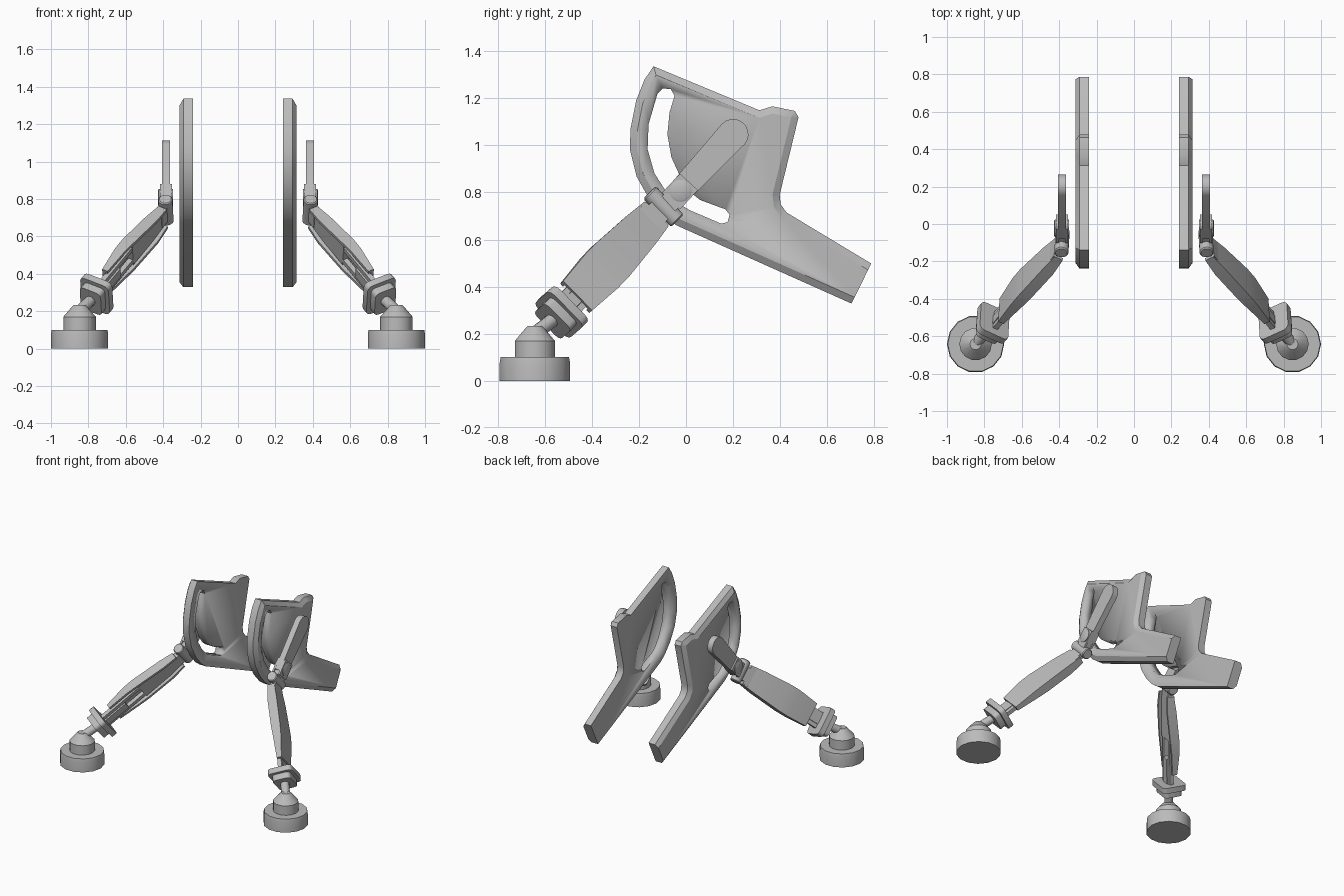
import bpy, bmesh, math
from mathutils import Matrix, Vector

if "Cube" in bpy.data.objects:
    bpy.data.objects.remove(bpy.data.objects["Cube"])

grey = bpy.data.materials.new("neutral grey")
grey.diffuse_color = (0.5, 0.5, 0.5, 1)
grey.use_nodes = True
grey.node_tree.nodes["Principled BSDF"].inputs["Base Color"].default_value = grey.diffuse_color


def frame(origin, a, b, c):
    """Matrix whose local axes are a, b, c at the given origin."""
    m = Matrix((a, b, c)).transposed().to_4x4()
    m.translation = origin
    return m


def loft(name, rings, matrix=Matrix(), mirror=True):
    """Skin a list of rings (equal point counts), cap both ends."""
    bm = bmesh.new()
    rows = [[bm.verts.new(matrix @ Vector(p)) for p in ring] for ring in rings]
    n = len(rows[0])
    for lo, hi in zip(rows, rows[1:]):
        for i in range(n):
            j = (i + 1) % n
            bm.faces.new((lo[i], lo[j], hi[j], hi[i]))
    bm.faces.new(rows[0][::-1])
    bm.faces.new(rows[-1])
    bmesh.ops.recalc_face_normals(bm, faces=bm.faces)
    mesh = bpy.data.meshes.new(name)
    bm.to_mesh(mesh)
    bm.free()
    mesh.materials.append(grey)
    obj = bpy.data.objects.new(name, mesh)
    bpy.context.collection.objects.link(obj)
    bpy.ops.object.select_all(action='DESELECT')
    obj.select_set(True)
    bpy.context.view_layer.objects.active = obj
    bpy.ops.object.shade_smooth_by_angle(angle=math.radians(32))
    if mirror:
        obj.modifiers.new("Mirror", 'MIRROR').use_clip = False
    return obj


def prism(name, outline, z0, z1, matrix=Matrix(), mirror=True):
    return loft(name, [[(x, y, z) for x, y in outline] for z in (z0, z1)], matrix, mirror)


def lathe(name, profile, matrix=Matrix(), n=16):
    circle = [(math.cos(2 * math.pi * i / n), math.sin(2 * math.pi * i / n)) for i in range(n)]
    return loft(name, [[(r * c, r * s, z) for c, s in circle] for r, z in profile], matrix)


def box(name, x0, x1, y0, y1, z0, z1, matrix):
    return prism(name, [(x0, y0), (x1, y0), (x1, y1), (x0, y1)], z0, z1, matrix)


def rounded(hx, hy, r):
    """Rectangle with rounded corners."""
    pts = []
    for k, (sx, sy) in enumerate(((1, 1), (-1, 1), (-1, -1), (1, -1))):
        for t in (0, 30, 60, 90):
            a = math.radians(90 * k + t)
            pts.append((sx * (hx - r) + r * math.cos(a), sy * (hy - r) + r * math.sin(a)))
    return pts


def inset(points, amount, flat_edge):
    """Offset a clockwise outline inwards, leaving one edge in place."""
    n, lines, out = len(points), [], []
    for i in range(n):
        p, q = Vector(points[i]), Vector(points[(i + 1) % n])
        d = (q - p).normalized()
        lines.append((p + Vector((d.y, -d.x)) * (0 if i == flat_edge else amount), d))
    for i in range(n):
        (p, d), (q, e) = lines[i - 1], lines[i]
        cross = d.x * e.y - d.y * e.x
        w = q - p
        out.append(tuple(p + d * ((w.x * e.y - w.y * e.x) / cross)))
    return out


# side plates: outline in (y, z), clockwise, chamfered on the outer side
outline = [(-0.138, 1.336), (0.312, 1.149), (0.367, 1.166), (0.463, 1.146), (0.478, 1.119),
           (0.398, 0.79), (0.402, 0.75), (0.427, 0.715), (0.787, 0.498), (0.703, 0.328),
           (-0.04, 0.66), (-0.09, 0.697), (-0.155, 0.77), (-0.21, 0.868), (-0.238, 0.98),
           (-0.236, 1.07), (-0.212, 1.19), (-0.176, 1.28)]
inner = inset(outline, 0.03, 8)
plate = loft("side_plate", [[(x, y, z) for y, z in pts] for x, pts in
                            ((0.24, outline), (0.292, outline), (0.313, inner))], mirror=False)

# curved slot through each plate
slot = [(-0.049, 1.21), (-0.07, 1.14), (-0.079, 1.047), (-0.062, 0.949), (-0.019, 0.855),
        (0.02, 0.8), (0.06, 0.768), (0.168, 0.728), (0.185, 0.705), (0.177, 0.675),
        (0.151, 0.667), (0.015, 0.725), (-0.03, 0.752), (-0.085, 0.805), (-0.134, 0.881),
        (-0.163, 0.983), (-0.159, 1.09), (-0.121, 1.22), (-0.1, 1.241), (-0.065, 1.24)]
yz = frame((0, 0, 0), (0, 1, 0), (0, 0, 1), (1, 0, 0))
cutter = prism("slot_cutter", slot, 0.1, 0.5, yz, mirror=False)
cutter.hide_render = True
cut = plate.modifiers.new("Slot", 'BOOLEAN')
cut.operation, cut.solver, cut.object = 'DIFFERENCE', 'EXACT', cutter
bpy.context.view_layer.objects.active = plate
bpy.ops.object.modifier_apply(modifier="Slot")
bpy.data.objects.remove(cutter)
plate.modifiers.new("Mirror", 'MIRROR')

# levers and their pivot brackets
u = Vector((0, 0.223, 0.24)).normalized()
side = Vector((1, 0, 0))
lever_frame = frame((0.385, -0.023, 0.807), u, side.cross(u), side)
cap = [(0.328 + 0.065 * math.cos(math.radians(a)), 0.065 * math.sin(math.radians(a)))
       for a in range(-90, 91, 18)]
prism("lever", [(-0.03, -0.05)] + cap + [(-0.03, 0.05)], -0.022, 0.022, lever_frame)
for s, name in ((-1, "inner"), (1, "outer")):
    z0, z1 = sorted((s * 0.02, s * 0.033))
    box(name + "_bracket_cheek", -0.06, 0.052, -0.052, 0.052, z0, z1, lever_frame)
box("bracket_root", -0.1, -0.03, -0.042, 0.042, -0.028, 0.028, lever_frame)
lathe("pivot_pin", [(0.047, -0.038), (0.047, 0.038), (0.04, 0.042)], lever_frame)

# leg frame: local x across the arm, y towards the middle, z up the arm
collar_at = Vector((0.765, -0.54, 0.28))
hinge_at = Vector((0.385, -0.096, 0.74))
d = (hinge_at - collar_at).normalized()
h = Vector((0, 0.65, -0.76))
h = (h - d * h.dot(d)).normalized()
leg = frame(collar_at, h, d.cross(h), d)
length = (hinge_at - collar_at).length

# hinge barrel with end caps
barrel = frame(hinge_at, d.cross(h), d, h)
lathe("hinge_barrel", [(0.032, -0.084), (0.038, -0.078), (0.038, 0.078), (0.032, 0.084)], barrel)

# arm: tapered channel open towards the middle
sections = [(0.12, 0.088, -0.022, 0.012), (0.28, 0.1, -0.036, 0.022), (0.36, 0.1, -0.036, 0.03),
            (0.58, 0.085, -0.022, 0.045), (0.69, 0.073, -0.01, 0.04)]
rings = []
for s, w, back, lip in sections:
    t = w - 0.018
    f = back + 0.018
    rings.append([(x, y, s) for x, y in ((-w, back), (w, back), (w, lip), (t, lip),
                                         (t, f), (-t, f), (-t, lip), (-w, lip))])
loft("arm_channel", rings, leg)
box("arm_filler", -0.068, 0.068, -0.015, 0.022, 0.36, 0.69, leg)
box("arm_knuckle", -0.05, 0.05, -0.015, 0.025, 0.66, length, leg)

# sliding rails between the arm and the collar
for x in (-0.045, 0.045):
    box("slide_rail", x - 0.014, x + 0.014, -0.008, 0.02, 0.01, 0.38, leg)
box("slide_block", -0.03, 0.03, -0.012, 0.03, 0.02, 0.22, leg)

# collar: wide flange over a smaller block
prism("collar_flange", rounded(0.105, 0.088, 0.03), 0.0, 0.04, leg)
prism("collar_block", rounded(0.08, 0.065, 0.025), -0.045, 0.0, leg)

# foot: stepped round base with a cone top
foot_at = Vector((0.847, -0.642, 0))
lathe("foot_base", [(0.153, 0), (0.153, 0.078), (0.149, 0.1)],
      Matrix.Translation(foot_at), 14)
lathe("foot_neck", [(0.087, 0.09), (0.087, 0.17), (0.042, 0.222), (0.03, 0.233)],
      Matrix.Translation(foot_at), 14)

# ball stem joining foot and collar
start = foot_at + Vector((0, 0, 0.2))
axis = collar_at - start
stem = Matrix.Translation(start) @ axis.to_track_quat('Z', 'Y').to_matrix().to_4x4()
lathe("ball_stem", [(0.03, 0), (0.03, axis.length)], stem, 12)
